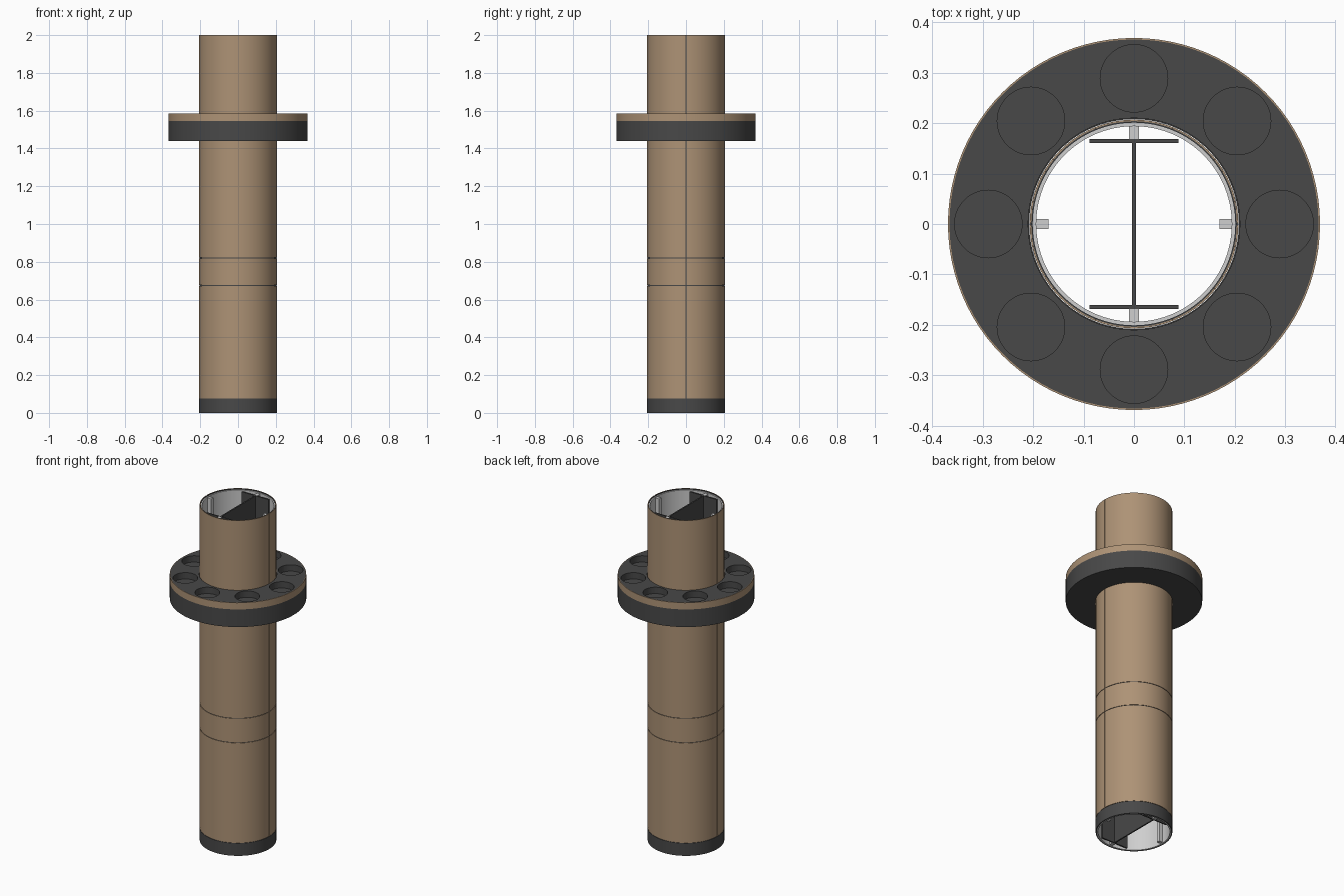
import bpy
from math import cos, sin, pi, radians

cube = bpy.data.objects.get("Cube")
if cube:
    bpy.data.objects.remove(cube, do_unlink=True)


def material(name, rgb):
    m = bpy.data.materials.new(name)
    m.use_nodes = True
    m.diffuse_color = (*rgb, 1)
    bsdf = m.node_tree.nodes["Principled BSDF"]
    bsdf.inputs["Base Color"].default_value = (*rgb, 1)
    bsdf.inputs["Roughness"].default_value = 0.7
    return m


TAN = material("tan casing", (0.42, 0.29, 0.18))
DARK = material("dark grey steel", (0.065, 0.065, 0.065))
PALE = material("pale grey lining", (0.62, 0.62, 0.62))


def make(name, verts, faces, mat):
    mesh = bpy.data.meshes.new(name)
    mesh.from_pydata(verts, [], faces)
    mesh.materials.append(mat)
    obj = bpy.data.objects.new(name, mesh)
    bpy.context.collection.objects.link(obj)
    return obj


def smooth(obj):
    bpy.ops.object.select_all(action='DESELECT')
    obj.select_set(True)
    bpy.context.view_layer.objects.active = obj
    bpy.ops.object.shade_smooth_by_angle(angle=radians(35))


def tube(name, r_in, r_out, z0, z1, mat, start=0.0, sweep=2 * pi, steps=96):
    """Rectangular wall section swept round z, capped when not a full turn."""
    section = [(r_in, z0), (r_out, z0), (r_out, z1), (r_in, z1)]
    full = sweep > 2 * pi - 1e-6
    rings = steps if full else steps + 1
    verts = []
    for i in range(rings):
        a = start + sweep * i / steps
        verts += [(r * cos(a), r * sin(a), z) for r, z in section]
    faces = []
    for i in range(steps):
        p, q = 4 * i, 4 * ((i + 1) % rings)
        for k in range(4):
            n = (k + 1) % 4
            faces.append((p + k, q + k, q + n, p + n))
    if not full:
        last = 4 * steps
        faces += [(0, 1, 2, 3), (last + 3, last + 2, last + 1, last)]
    obj = make(name, verts, faces, mat)
    smooth(obj)
    return obj


def box(name, x0, x1, y0, y1, z0, z1, mat):
    verts = [(x, y, z) for z in (z0, z1) for x, y in
             ((x0, y0), (x1, y0), (x1, y1), (x0, y1))]
    faces = [(3, 2, 1, 0), (4, 5, 6, 7)]
    faces += [(k, (k + 1) % 4, (k + 1) % 4 + 4, k + 4) for k in range(4)]
    return make(name, verts, faces, mat)


# Main pipe: pale lining, steel core, steel shoe at the foot
R = 0.207
tube("inner_lining", 0.194, 0.201, 0.0, 1.995, PALE)
tube("steel_core", 0.201, 0.204, 0.0, 2.0, DARK)
tube("bottom_shoe", 0.204, R, 0.0, 0.075, DARK)

# Tan casing: three stacked sections, each split in a front and a back half
GAP = 0.002
sections = {"lower": (0.075, 0.675), "middle": (0.675, 0.82), "upper": (0.82, 2.0)}
for level, (z0, z1) in sections.items():
    top = z1 if level == "upper" else z1 - GAP
    for side, start in (("back", 0), ("front", pi)):
        tube(f"{level}_casing_{side}", 0.204, R, z0 + GAP, top, TAN,
             start + GAP / R, pi - 2 * GAP / R, 48)

# Collar with eight round pockets in its top
collar = tube("collar_top", 0.21, 0.366, 1.50, 1.585, DARK)
tube("collar_base", 0.208, 0.369, 1.44, 1.545, DARK)
tube("collar_band", 0.366, 0.369, 1.545, 1.585, TAN)
for i in range(8):
    a = i * pi / 4
    bpy.ops.mesh.primitive_cylinder_add(
        vertices=48, radius=0.067, depth=0.08,
        location=(0.289 * cos(a), 0.289 * sin(a), 1.587))
    cutter = bpy.context.object
    cutter.name = f"pocket_cutter_{i + 1}"
    cutter.data.materials.append(DARK)
    mod = collar.modifiers.new("pocket", 'BOOLEAN')
    mod.operation = 'DIFFERENCE'
    mod.object = cutter
    mod.solver = 'EXACT'
    bpy.context.view_layer.objects.active = collar
    bpy.ops.object.modifier_apply(modifier=mod.name)
    bpy.data.objects.remove(cutter, do_unlink=True)
smooth(collar)

# I-beam inside the pipe
Z0, Z1 = 0.005, 1.99
box("beam_web", -0.004, 0.004, -0.161, 0.161, Z0, Z1, DARK)
for side, s in (("back", 1), ("front", -1)):
    y0, y1 = sorted((s * 0.161, s * 0.169))
    box(f"beam_flange_{side}", -0.088, 0.088, y0, y1, Z0, Z1, DARK)
    # Guide ribs between flange and lining
    y0, y1 = sorted((s * 0.169, s * 0.2))
    box(f"guide_rib_{side}", -0.01, 0.01, y0, y1, Z0, Z1, PALE)

# Guide ribs at the sides
for side, s in (("left", 1), ("right", -1)):
    x0, x1 = sorted((s * 0.17, s * 0.2))
    box(f"guide_rib_{side}", x0, x1, -0.01, 0.01, Z0, Z1, PALE)
